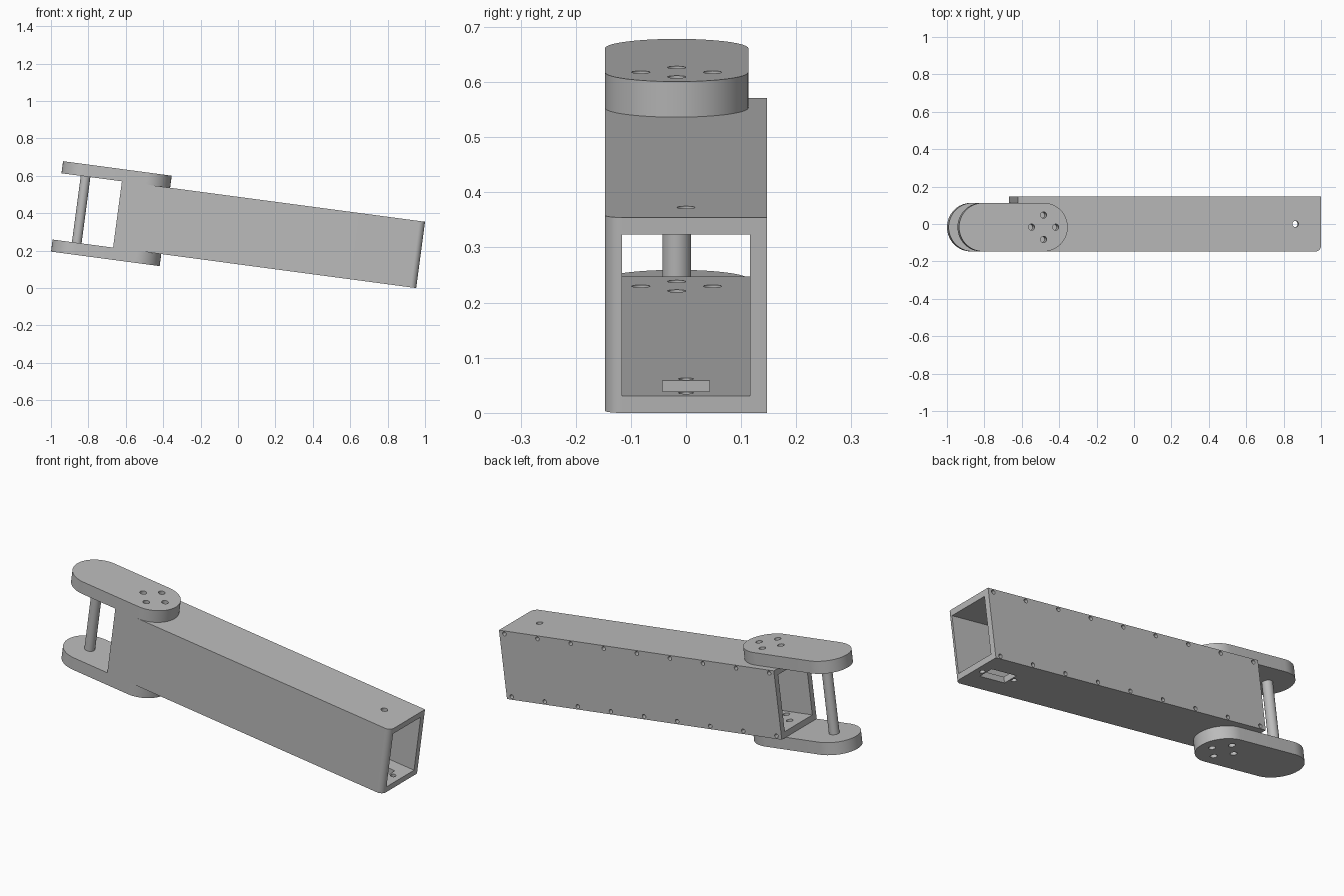
import bpy, bmesh
from math import pi, cos, sin, radians
from mathutils import Matrix, Vector

cube = bpy.data.objects.get("Cube")
if cube:
    bpy.data.objects.remove(cube, do_unlink=True)

L, H, W, T = 1.635, 0.3575, 0.147, 0.031   # beam length, height, half width, wall
PT, PR, PY = 0.065, 0.13, -0.017           # link plate thickness, end radius, y centre
MOUNT_X, PIN_X = -1.505, -1.831            # centres of the plate ends
PORT_X = -0.138                            # centre of the connector port

# The arm is drawn level, then tilted about its lower right corner
TILT = Matrix.Translation((0.9527, 0, 0)) @ Matrix.Rotation(radians(7.6), 4, 'Y')

grey = bpy.data.materials.new("plain_grey")
grey.use_nodes = True
grey.diffuse_color = (0.5, 0.5, 0.5, 1)
grey.node_tree.nodes["Principled BSDF"].inputs["Base Color"].default_value = grey.diffuse_color


def arc(cx, cy, r, a0, a1, n):
    """Points on an arc, angles in degrees."""
    angles = [radians(a0 + (a1 - a0) * i / n) for i in range(n + 1)]
    return [(cx + r * cos(a), cy + r * sin(a)) for a in angles]


def prism(bm, outline, z0, z1):
    """Extrude a flat outline from z0 to z1."""
    face = bm.faces.new([bm.verts.new((x, y, z0)) for x, y in outline])
    new = bmesh.ops.extrude_face_region(bm, geom=[face])["geom"]
    verts = [v for v in new if isinstance(v, bmesh.types.BMVert)]
    bmesh.ops.translate(bm, verts=verts, vec=(0, 0, z1 - z0))


def box(bm, lo, hi):
    (x0, y0, z0), (x1, y1, z1) = lo, hi
    prism(bm, [(x0, y0), (x1, y0), (x1, y1), (x0, y1)], z0, z1)


def rod(bm, start, end, r, n=32):
    """Cylinder between two points."""
    a, b = Vector(start), Vector(end)
    turn = (b - a).to_track_quat('Z', 'Y').to_matrix().to_4x4()
    bmesh.ops.create_cone(bm, cap_ends=True, segments=n, radius1=r, radius2=r,
                          depth=(b - a).length,
                          matrix=Matrix.Translation((a + b) / 2) @ turn)


def make(name, bm):
    bmesh.ops.recalc_face_normals(bm, faces=bm.faces[:])
    mesh = bpy.data.meshes.new(name)
    bm.to_mesh(mesh)
    bm.free()
    mesh.materials.append(grey)
    ob = bpy.data.objects.new(name, mesh)
    bpy.context.collection.objects.link(ob)
    return ob


def select(ob):
    bpy.ops.object.select_all(action='DESELECT')
    ob.select_set(True)
    bpy.context.view_layer.objects.active = ob


def cut(ob, cutter):
    mod = ob.modifiers.new("cut", 'BOOLEAN')
    mod.operation, mod.solver, mod.object = 'DIFFERENCE', 'EXACT', cutter
    select(ob)
    bpy.ops.object.modifier_apply(modifier=mod.name)


# Cutters: cavity, vertical holes with the port, and screw holes
bm = bmesh.new()
box(bm, (-L - 0.1, T - W, T), (0.1, W + 0.1, H - T))
cavity = make("cavity_cutter", bm)

bm = bmesh.new()
for dx, dy in ((1, 0), (-1, 0), (0, 1), (0, -1)):
    x, y = MOUNT_X + 0.065 * dx, PY + 0.065 * dy
    rod(bm, (x, y, -0.2), (x, y, 0.6), 0.0165)
rod(bm, (PORT_X, 0, 0.2), (PORT_X, 0, 0.6), 0.0165)
for side in (-1, 1):
    x = PORT_X + side * 0.096
    rod(bm, (x, 0, -0.1), (x, 0, 0.1), 0.0135)
box(bm, (PORT_X - 0.075, -0.043, -0.1), (PORT_X + 0.075, 0.043, 0.1))
holes = make("hole_cutter", bm)

bm = bmesh.new()
for i in range(9):
    x = -0.03 - i * (L - 0.06) / 8
    for z in (T / 2, H - T / 2):
        rod(bm, (x, 0.04, z), (x, 0.2, z), 0.0105, 20)
screws = make("screw_cutter", bm)

# Channel beam: rounded at its low front corner, open along the back
bm = bmesh.new()
prism(bm, [(0, W - T), (-L, W - T), (-L, -W)] + arc(-T, T - W, T, -90, 0, 10), 0, H)
channel = make("channel_beam", bm)
for cutter in (cavity, holes, screws):
    cut(channel, cutter)

# Screwed cover closing the back
bm = bmesh.new()
box(bm, (-L, W - T, 0), (0, W, H))
cover = make("back_cover", bm)
cut(cover, screws)

# Link plates above and below the beam
parts = [channel, cover]
for name, z in (("upper_link_plate", H), ("lower_link_plate", -PT)):
    bm = bmesh.new()
    prism(bm, arc(MOUNT_X, PY, PR, -90, 90, 32) + arc(PIN_X, PY, PR, 90, 270, 32), z, z + PT)
    plate = make(name, bm)
    cut(plate, holes)
    parts.append(plate)

# Pin joining the plates
bm = bmesh.new()
rod(bm, (PIN_X, PY, 0), (PIN_X, PY, H), 0.026)
parts.append(make("joint_pin", bm))

for cutter in (cavity, holes, screws):
    bpy.data.objects.remove(cutter, do_unlink=True)

# Tilt the whole arm and smooth the round surfaces
for ob in parts:
    ob.data.transform(TILT)
    select(ob)
    bpy.ops.object.shade_smooth_by_angle(angle=radians(30))
